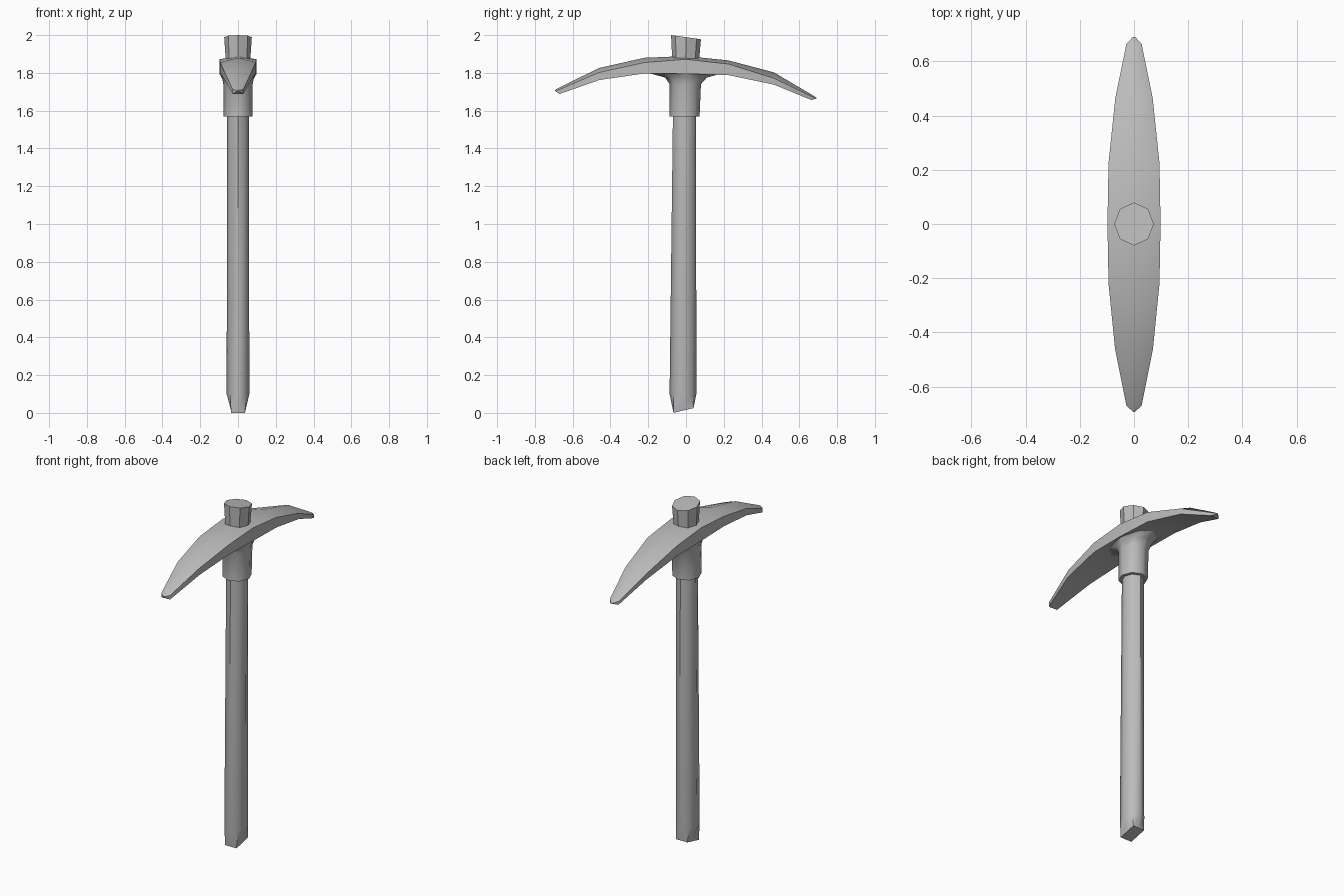
import bpy
import bmesh
from math import cos, sin, pi, radians

cube = bpy.data.objects.get("Cube")
if cube:
    bpy.data.objects.remove(cube, do_unlink=True)

GREY = (0.5, 0.5, 0.5, 1.0)
metal = bpy.data.materials.new("plain_grey")
metal.use_nodes = True
metal.diffuse_color = GREY
metal.node_tree.nodes["Principled BSDF"].inputs["Base Color"].default_value = GREY


def loft(name, rings, smooth):
    """Skin a list of equal-length rings, cap both ends and make an object."""
    bm = bmesh.new()
    rows = [[bm.verts.new(p) for p in ring] for ring in rings]
    count = len(rows[0])
    for low, high in zip(rows, rows[1:]):
        for i in range(count):
            j = (i + 1) % count
            bm.faces.new((low[i], low[j], high[j], high[i]))
    bm.faces.new(rows[0][::-1])
    bm.faces.new(rows[-1])
    bmesh.ops.remove_doubles(bm, verts=bm.verts, dist=0.0005)
    bmesh.ops.recalc_face_normals(bm, faces=bm.faces)
    mesh = bpy.data.meshes.new(name)
    bm.to_mesh(mesh)
    bm.free()
    mesh.materials.append(metal)
    obj = bpy.data.objects.new(name, mesh)
    bpy.context.collection.objects.link(obj)
    bpy.ops.object.select_all(action='DESELECT')
    obj.select_set(True)
    bpy.context.view_layer.objects.active = obj
    bpy.ops.object.shade_smooth_by_angle(angle=radians(smooth))
    return obj


def octagon(z, rx, ry, cy=0.0, slope=0.0, pinch=1.0):
    """Eight-sided ring; slope tilts it along y, pinch pulls in the axis corners."""
    ring = []
    for i in range(8):
        k = pinch if i % 2 == 0 else 1.0
        x, y = rx * k * cos(i * pi / 4), ry * k * sin(i * pi / 4)
        ring.append((x, cy + y, z + slope * y))
    return ring


# Handle: slightly leaning octagonal shaft with a squared-off foot
loft("handle", [
    octagon(0.013, 0.052, 0.075, -0.013, 0.235, 0.707),
    octagon(0.10, 0.06, 0.071, -0.016),
    octagon(1.60, 0.058, 0.061, -0.008),
], 48)

# Collar: socket flaring out under the blade
loft("collar", [
    octagon(1.57, 0.077, 0.08, -0.008),
    octagon(1.74, 0.078, 0.083, -0.004),
    octagon(1.775, 0.084, 0.11, 0.0),
    octagon(1.80, 0.093, 0.20, 0.0),
], 48)

# Cap: the shaft's end above the blade, with a sloping top
loft("cap", [
    octagon(1.85, 0.064, 0.07, -0.002),
    octagon(1.989, 0.073, 0.079, 0.0, -0.14),
], 30)

# Blade: y, half width, ridge height, shoulder height, underside height
stations = [
    (-0.693, 0.004, 1.710, 1.707, 1.704),
    (-0.670, 0.028, 1.723, 1.712, 1.688),
    (-0.460, 0.070, 1.826, 1.802, 1.762),
    (-0.220, 0.094, 1.880, 1.855, 1.797),
    (0.000, 0.098, 1.889, 1.872, 1.795),
    (0.225, 0.094, 1.866, 1.847, 1.788),
    (0.465, 0.069, 1.803, 1.772, 1.738),
    (0.665, 0.028, 1.685, 1.675, 1.656),
    (0.690, 0.004, 1.669, 1.667, 1.664),
]
loft("blade", [
    [(0, y, ridge), (w, y, edge), (w, y, under), (-w, y, under), (-w, y, edge)]
    for y, w, ridge, edge, under in stations
], 40)
